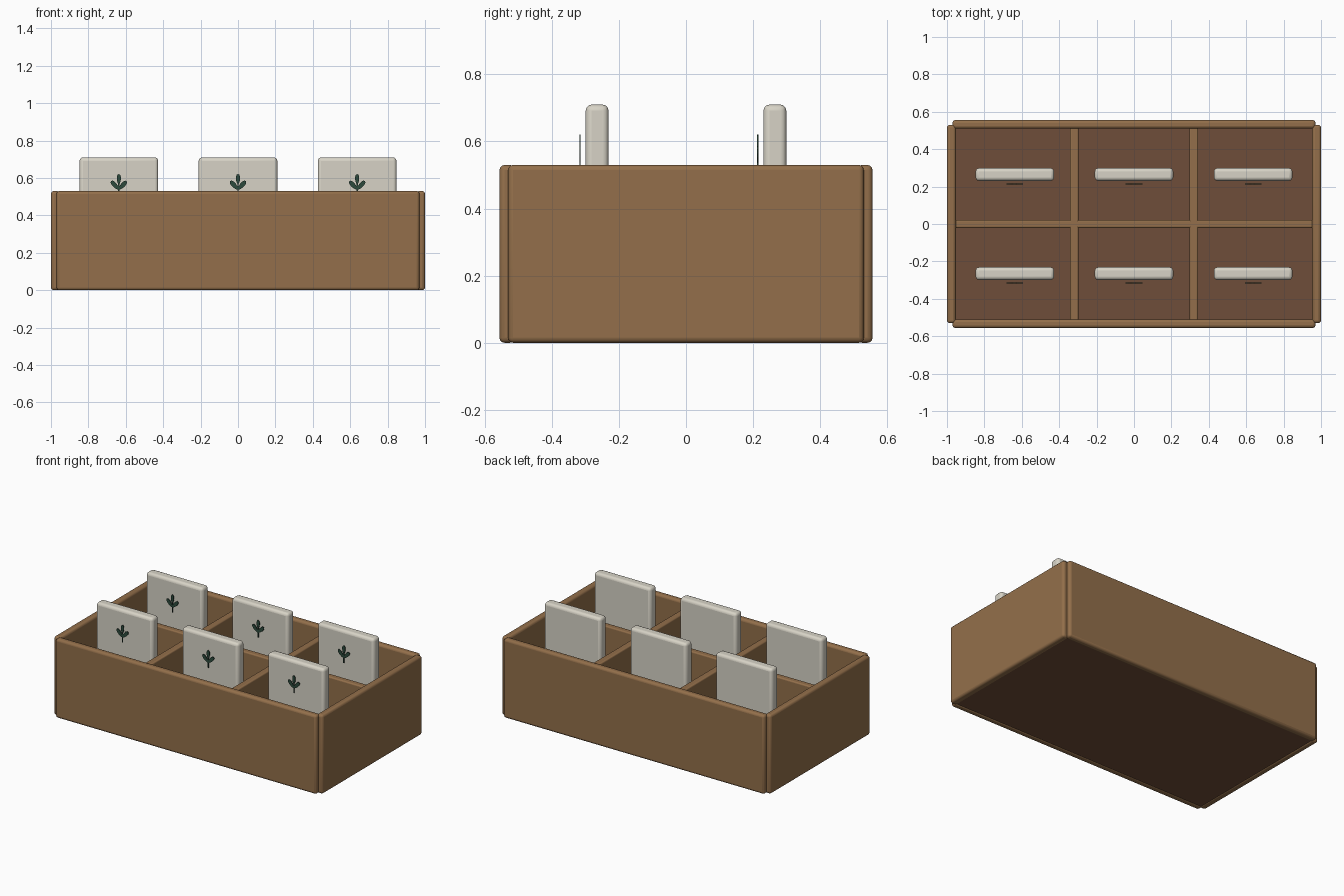
import bpy, bmesh, math

if "Cube" in bpy.data.objects:
    bpy.data.objects.remove(bpy.data.objects["Cube"])


def material(name, rgb):
    m = bpy.data.materials.new(name)
    m.diffuse_color = (*rgb, 1)
    m.use_nodes = True
    m.node_tree.nodes["Principled BSDF"].inputs["Base Color"].default_value = m.diffuse_color
    return m


WOOD = material("wood", (0.292, 0.159, 0.069))
DARK = material("dark_wood", (0.159, 0.076, 0.041))
PAPER = material("paper", (0.68, 0.65, 0.565))
GREEN = material("leaf_green", (0.025, 0.068, 0.045))


def finish(name, bm, mat):
    me = bpy.data.meshes.new(name)
    bm.to_mesh(me)
    bm.free()
    ob = bpy.data.objects.new(name, me)
    bpy.context.collection.objects.link(ob)
    me.materials.append(mat)
    return ob


def block(name, x, y, z, mat, bevel):
    """Rounded box given as (min, max) per axis."""
    bm = bmesh.new()
    bmesh.ops.create_cube(bm, size=1)
    for v in bm.verts:
        v.co = [(a + b) / 2 + c * (b - a) for (a, b), c in zip((x, y, z), v.co)]
    ob = finish(name, bm, mat)
    if bevel:
        mod = ob.modifiers.new("rounding", 'BEVEL')
        mod.width, mod.segments = bevel, 3
        bpy.context.view_layer.objects.active = ob
        ob.select_set(True)
        bpy.ops.object.shade_smooth_by_angle(angle=math.radians(35))
        ob.select_set(False)
    return ob


# Crate walls
H = 0.53
block("front_wall", (-0.97, 0.97), (-0.556, -0.51), (0, H), WOOD, 0.015)
block("back_wall", (-0.97, 0.97), (0.51, 0.556), (0, H), WOOD, 0.015)
block("left_wall", (-1, -0.953), (-0.53, 0.53), (0, H), WOOD, 0.015)
block("right_wall", (0.953, 1), (-0.53, 0.53), (0, H), WOOD, 0.015)

# Floor and compartment dividers
block("floor", (-0.96, 0.96), (-0.52, 0.52), (0.004, 0.05), DARK, 0)
block("long_divider", (-0.96, 0.96), (-0.021, 0.021), (0.01, 0.515), WOOD, 0.008)
for side, x in (("left", -0.32), ("right", 0.32)):
    block(side + "_divider", (x - 0.023, x + 0.023), (-0.52, 0.52), (0.01, 0.515), WOOD, 0.008)


def sprig(name, cx, y, z):
    """Thin sprout emblem: a stem and three leaves."""
    bm = bmesh.new()

    def plate(points):
        f = bm.faces.new([bm.verts.new((cx + px, y, z + pz)) for px, pz in points])
        ext = bmesh.ops.extrude_face_region(bm, geom=[f])["geom"]
        bmesh.ops.translate(bm, vec=(0, 0.004, 0),
                            verts=[g for g in ext if isinstance(g, bmesh.types.BMVert)])

    def leaf(bx, bz, angle, length, width):
        pts = []
        for i in range(12):
            t = 2 * math.pi * i / 12
            u = length * (1 - math.cos(t)) / 2
            w = width / 2 * math.sin(t) * (1 - 0.25 * math.cos(t))
            pts.append((bx + u * math.cos(angle) - w * math.sin(angle),
                        bz + u * math.sin(angle) + w * math.cos(angle)))
        plate(pts)

    plate([(-0.0035, 0), (0.0035, 0), (0.0035, 0.07), (-0.0035, 0.07)])
    leaf(0, 0.062, math.pi / 2, 0.055, 0.022)
    for s in (0, 1):
        a = math.radians(48)
        leaf(0, 0.034, math.pi - a if s else a, 0.062, 0.024)
    bmesh.ops.recalc_face_normals(bm, faces=bm.faces)
    return finish(name, bm, GREEN)


# One packet with its sprig in every compartment
for row, y in (("front", -0.265), ("back", 0.265)):
    for col, x in (("left", -0.637), ("middle", 0), ("right", 0.637)):
        block(f"{row}_{col}_packet", (x - 0.21, x + 0.21), (y - 0.034, y + 0.034),
              (0.05, 0.71), PAPER, 0.018)
        sprig(f"{row}_{col}_sprig", x, y - 0.053, 0.504)
